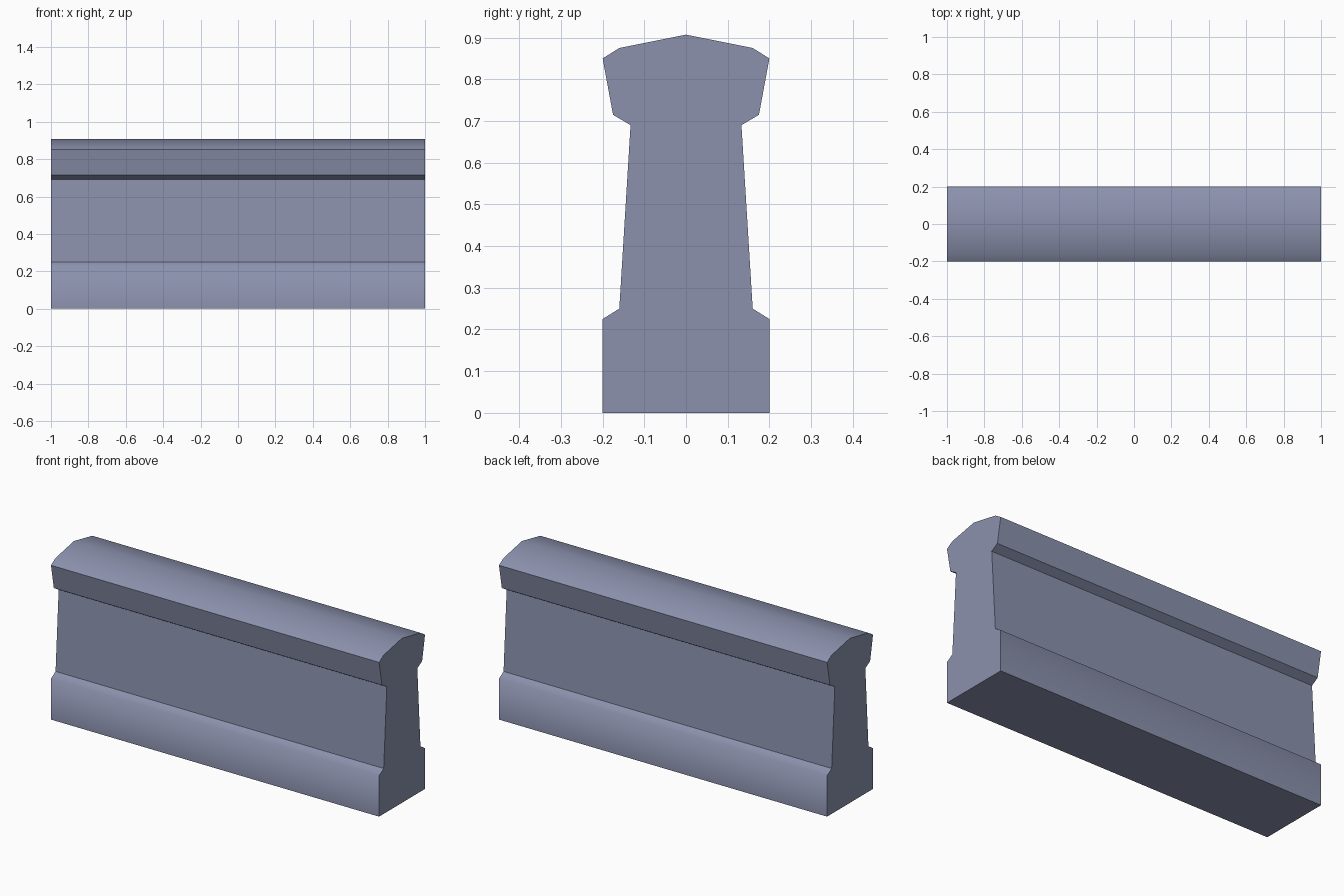
import bpy, bmesh

if "Cube" in bpy.data.objects:
    bpy.data.objects.remove(bpy.data.objects["Cube"])

# Half cross-section (y, z) from the foot up to the ridge
half = [(0.2, 0), (0.2, 0.225), (0.16, 0.25), (0.133, 0.69),
        (0.175, 0.715), (0.2, 0.85), (0.16, 0.875)]
profile = half + [(0, 0.907)] + [(-y, z) for y, z in reversed(half)]
soft = {(0.2, 0.225), (0.16, 0.875), (0, 0.907)}  # smooth-shaded corners

# Extrude the profile along x
bm = bmesh.new()
face = bm.faces.new([bm.verts.new((-1, y, z)) for y, z in profile])
ext = bmesh.ops.extrude_face_region(bm, geom=[face])
verts = [g for g in ext["geom"] if isinstance(g, bmesh.types.BMVert)]
bmesh.ops.translate(bm, verts=verts, vec=(2, 0, 0))
bmesh.ops.recalc_face_normals(bm, faces=bm.faces[:])

# Smooth only across the soft lengthwise corners
for f in bm.faces:
    f.smooth = True
for e in bm.edges:
    a, b = (v.co for v in e.verts)
    lengthwise = abs(a.x - b.x) > 1
    e.smooth = lengthwise and (round(abs(a.y), 3), round(a.z, 3)) in soft

mesh = bpy.data.meshes.new("barrier_wall")
bm.to_mesh(mesh)
bm.free()
mat = bpy.data.materials.new("blue grey stone")
mat.diffuse_color = (0.26, 0.285, 0.42, 1)
mat.use_nodes = True
mat.node_tree.nodes["Principled BSDF"].inputs["Base Color"].default_value = mat.diffuse_color
mesh.materials.append(mat)
wall = bpy.data.objects.new("barrier_wall", mesh)
bpy.context.collection.objects.link(wall)
